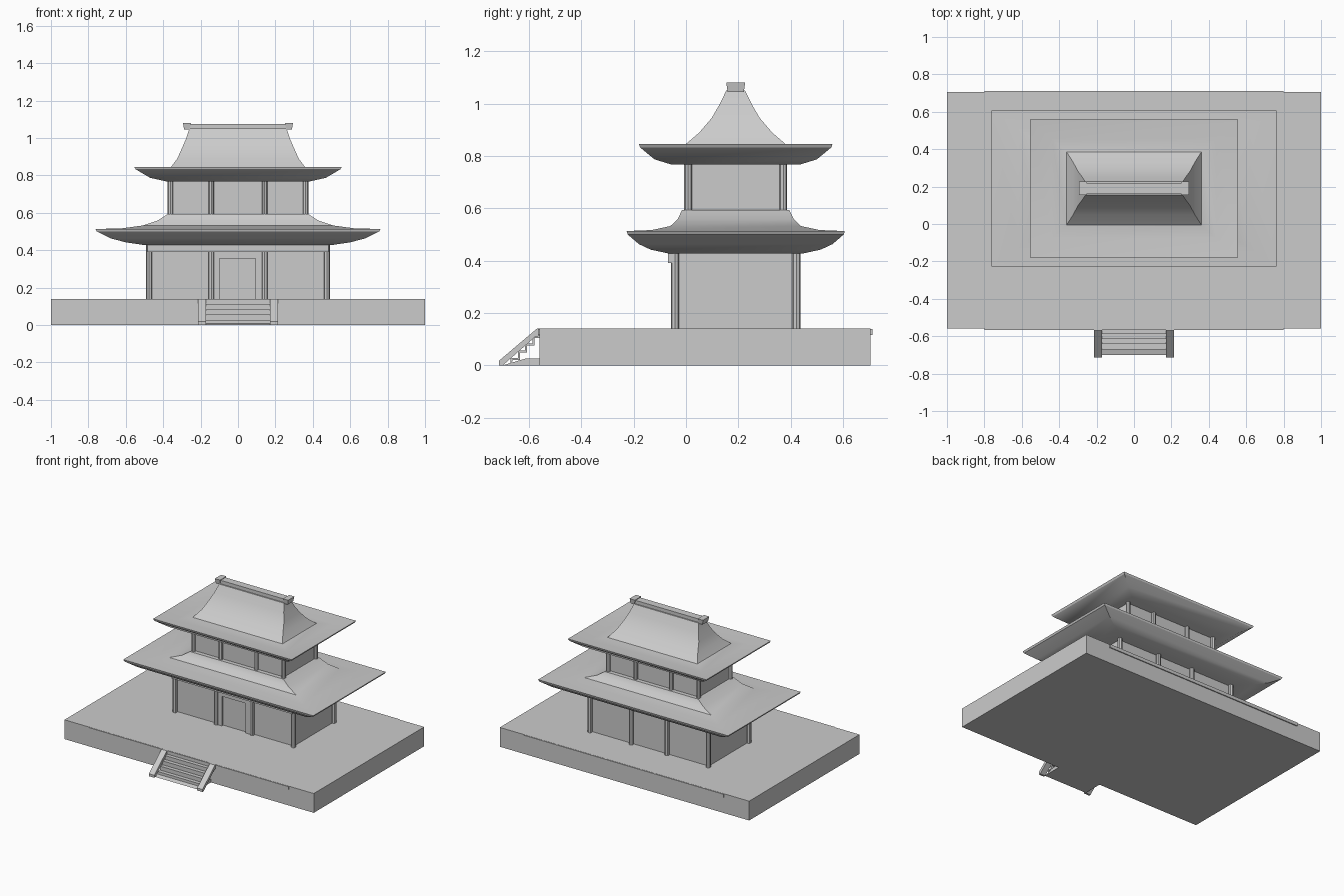
import bpy, bmesh, math

if "Cube" in bpy.data.objects:
    bpy.data.objects.remove(bpy.data.objects["Cube"])

CY = 0.19  # centre line of the hall


def finish(name, bm, smooth=False):
    bmesh.ops.recalc_face_normals(bm, faces=bm.faces[:])
    me = bpy.data.meshes.new(name)
    bm.to_mesh(me)
    bm.free()
    ob = bpy.data.objects.new(name, me)
    bpy.context.collection.objects.link(ob)
    if smooth:
        bpy.ops.object.select_all(action='DESELECT')
        ob.select_set(True)
        bpy.context.view_layer.objects.active = ob
        bpy.ops.object.shade_smooth_by_angle(angle=math.radians(25))
    return ob


def loft(name, rings, cx=0, cy=CY, smooth=False):
    """Stack of rectangles (half x, half y, z), capped at both ends."""
    bm = bmesh.new()
    loops = [[bm.verts.new((cx + sx * hx, cy + sy * hy, z))
              for sx, sy in ((-1, -1), (1, -1), (1, 1), (-1, 1))]
             for hx, hy, z in rings]
    for a, b in zip(loops, loops[1:]):
        for i in range(4):
            j = (i + 1) % 4
            bm.faces.new((a[i], a[j], b[j], b[i]))
    bm.faces.new(loops[0])
    bm.faces.new(loops[-1])
    return finish(name, bm, smooth)


def box(name, x0, x1, y0, y1, z0, z1):
    hx, hy = (x1 - x0) / 2, (y1 - y0) / 2
    return loft(name, [(hx, hy, z0), (hx, hy, z1)], (x0 + x1) / 2, (y0 + y1) / 2)


def extrude_x(name, profile, x0, x1):
    """Closed (y, z) profile extruded along x."""
    bm = bmesh.new()
    f = bm.faces.new([bm.verts.new((x0, y, z)) for y, z in profile])
    r = bmesh.ops.extrude_face_region(bm, geom=[f])
    vs = [v for v in r['geom'] if isinstance(v, bmesh.types.BMVert)]
    bmesh.ops.translate(bm, verts=vs, vec=(x1 - x0, 0, 0))
    return finish(name, bm)


def columns(name, xs, hy, z0, z1, r):
    bm = bmesh.new()
    for x in xs:
        for s in (-1, 1):
            v = bmesh.ops.create_cone(bm, cap_ends=True, segments=8, radius1=r,
                                      radius2=r, depth=z1 - z0)['verts']
            bmesh.ops.translate(bm, verts=v, vec=(x, CY + s * hy, (z0 + z1) / 2))
    return finish(name, bm, True)


# Terrace with thin coping strips front and back
box("terrace", -1, 1, -0.56, 0.705, 0, 0.14)
box("front_coping", -0.8, 0.8, -0.566, -0.55, 0.115, 0.139)
box("back_coping", -0.8, 0.8, 0.695, 0.712, 0.115, 0.139)

# Stairs: folded tread ribbon, ground wedge and sloping side rails
n = 4
top = []
for i in range(n):
    y = -0.67 + i * 0.0275
    top += [(y, 0.028 * i), (y, 0.028 * (i + 1))]
top.append((-0.56, 0.112))
low = [(y + 0.008, z - 0.008) for y, z in reversed(top[1:])]
extrude_x("stair_treads", top + low, -0.175, 0.175)
extrude_x("stair_base", [(-0.70, 0), (-0.615, 0.025), (-0.56, 0.025), (-0.56, 0)], -0.175, 0.175)
for s, side in ((-1, "left"), (1, "right")):
    extrude_x("stair_rail_" + side,
              [(-0.714, 0), (-0.714, 0.018), (-0.57, 0.14), (-0.555, 0.14),
               (-0.555, 0.112), (-0.575, 0.11), (-0.70, 0)], s * 0.172, s * 0.215)

# Lower storey: walls, columns, front beam, door
box("lower_walls", -0.47, 0.47, CY - 0.22, CY + 0.22, 0.14, 0.435)
columns("lower_columns", (-0.475, -0.143, 0.143, 0.475), 0.232, 0.14, 0.435, 0.016)
box("front_beam", -0.485, 0.485, -0.068, -0.03, 0.39, 0.435)
box("door_frame_left", -0.127, -0.098, -0.046, -0.02, 0.14, 0.39)
box("door_frame_right", 0.093, 0.127, -0.046, -0.02, 0.14, 0.39)
box("door_lintel", -0.098, 0.093, -0.046, -0.02, 0.355, 0.39)

# Lower roof, from soffit out to eave and back up
loft("lower_roof", [(0.505, 0.26, 0.428), (0.60, 0.325, 0.442), (0.68, 0.37, 0.463),
                    (0.755, 0.413, 0.50), (0.762, 0.417, 0.513), (0.62, 0.32, 0.517),
                    (0.51, 0.25, 0.532), (0.43, 0.222, 0.558), (0.375, 0.205, 0.594)],
     smooth=True)

# Upper storey
box("upper_walls", -0.36, 0.36, CY - 0.175, CY + 0.175, 0.58, 0.775)
columns("upper_columns", (-0.362, -0.143, 0.143, 0.362), 0.182, 0.59, 0.775, 0.015)

# Upper roof with steep concave hips
loft("upper_roof", [(0.38, 0.245, 0.767), (0.47, 0.31, 0.787), (0.548, 0.366, 0.833),
                    (0.555, 0.37, 0.846), (0.44, 0.265, 0.832), (0.36, 0.195, 0.842),
                    (0.325, 0.14, 0.889), (0.30, 0.092, 0.945), (0.278, 0.063, 0.995),
                    (0.26, 0.036, 1.05)], smooth=True)

# Ridge beam and flared end caps
box("ridge_beam", -0.26, 0.26, CY - 0.027, CY + 0.027, 1.04, 1.075)
for s, side in ((-1, "left"), (1, "right")):
    loft("ridge_cap_" + side, [(0.015, 0.031, 1.045), (0.021, 0.036, 1.08)], cx=s * 0.273)
